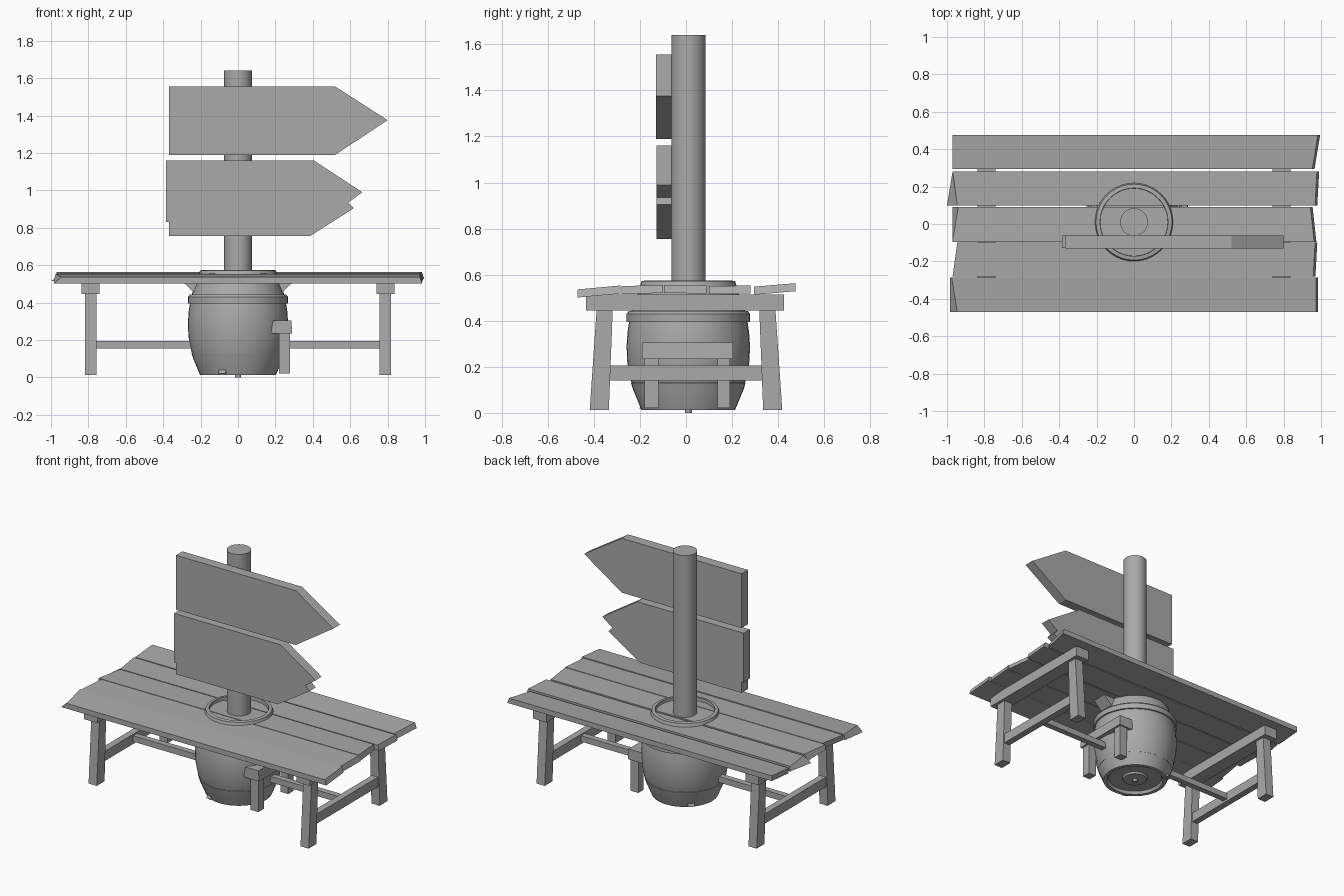
import bpy, bmesh, math
from mathutils import Matrix

if "Cube" in bpy.data.objects:
    bpy.data.objects.remove(bpy.data.objects["Cube"])

GREY = (0.4, 0.4, 0.4, 1)
mat = bpy.data.materials.new("plain_grey")
mat.use_nodes = True
mat.diffuse_color = GREY
mat.node_tree.nodes["Principled BSDF"].inputs["Base Color"].default_value = GREY


def finish(name, bm, smooth=False):
    bmesh.ops.recalc_face_normals(bm, faces=bm.faces)
    mesh = bpy.data.meshes.new(name)
    bm.to_mesh(mesh)
    bm.free()
    mesh.materials.append(mat)
    obj = bpy.data.objects.new(name, mesh)
    bpy.context.collection.objects.link(obj)
    if smooth:
        bpy.ops.object.select_all(action='DESELECT')
        obj.select_set(True)
        bpy.context.view_layer.objects.active = obj
        bpy.ops.object.shade_smooth_by_angle(angle=math.radians(30))
    return obj


def loft(name, ring_a, ring_b):
    """Solid between two matching outlines."""
    bm = bmesh.new()
    a = [bm.verts.new(p) for p in ring_a]
    b = [bm.verts.new(p) for p in ring_b]
    bm.faces.new(a)
    bm.faces.new(b)
    for i in range(len(a)):
        j = (i + 1) % len(a)
        bm.faces.new((a[i], a[j], b[j], b[i]))
    return finish(name, bm)


def box(name, x, y, z):
    def ring(h):
        return [(x[0], y[0], h), (x[1], y[0], h), (x[1], y[1], h), (x[0], y[1], h)]
    return loft(name, ring(z[0]), ring(z[1]))


def extrude_y(name, outline, y0, y1):
    return loft(name, [(x, y0, z) for x, z in outline], [(x, y1, z) for x, z in outline])


def extrude_x(name, outline, x0, x1):
    return loft(name, [(x0, y, z) for y, z in outline], [(x1, y, z) for y, z in outline])


AXIS_Y = 0.01


def lathe(name, profile, segments=40):
    """Spin (radius, height) points around the post axis."""
    bm = bmesh.new()
    verts = [bm.verts.new((r, AXIS_Y, z)) for r, z in profile]
    edges = [bm.edges.new(pair) for pair in zip(verts, verts[1:])]
    bmesh.ops.spin(bm, geom=verts + edges, cent=(0, AXIS_Y, 0), axis=(0, 0, 1),
                   angle=math.tau, steps=segments, use_duplicate=False)
    bmesh.ops.remove_doubles(bm, verts=bm.verts, dist=0.0005)
    return finish(name, bm, True)


# Signpost and its two arrow boards
lathe("post", [(0, 0.05), (0.074, 0.05), (0.074, 1.64), (0, 1.64)])
extrude_y("upper_sign", [(-0.37, 1.19), (0.52, 1.19), (0.8, 1.375), (0.52, 1.555),
                         (-0.37, 1.555)], -0.13, -0.062)
extrude_y("lower_sign", [(-0.37, 0.755), (0.385, 0.755), (0.62, 0.905), (0.59, 0.935),
                         (0.665, 0.99), (0.405, 1.16), (-0.385, 1.16), (-0.385, 0.83),
                         (-0.37, 0.83)], -0.128, -0.062)

# Barrel with recessed ends, hoops and a bottom plug
lathe("barrel", [(0, 0.03), (0.17, 0.03), (0.18, 0.012), (0.203, 0.012), (0.235, 0.09),
                 (0.252, 0.15), (0.265, 0.22), (0.268, 0.29), (0.264, 0.35), (0.255, 0.41),
                 (0.245, 0.45), (0.222, 0.51), (0.203, 0.572), (0.182, 0.575),
                 (0.18, 0.54), (0, 0.54)])
lathe("lower_hoop", [(0.22, 0.09), (0.236, 0.09), (0.249, 0.13), (0.235, 0.135)])
lathe("upper_hoop", [(0.25, 0.395), (0.268, 0.395), (0.268, 0.43), (0.258, 0.442), (0.24, 0.442)])
lathe("bottom_disc", [(0, 0.018), (0.075, 0.018), (0.085, 0.035)])
lathe("bottom_plug", [(0, 0), (0.015, 0), (0.015, 0.04)], 12)

# Small wedges around the barrel foot
for i, degrees in enumerate((135, 247)):
    wedge = extrude_y(f"foot_wedge_{i + 1}", [(0.18, 0.02), (0.222, 0.02), (0.2, 0.065)],
                      -0.02, 0.02)
    wedge.data.transform(Matrix.Translation((0, AXIS_Y, 0))
                         @ Matrix.Rotation(math.radians(degrees), 4, 'Z'))

# Brackets under the top, on both sides of the barrel
for side, s in (("left", 1), ("right", -1)):
    extrude_y(f"{side}_bracket", [(s * 0.3, 0.515), (s * 0.2, 0.515), (s * 0.2, 0.42)], -0.04, 0.06)

# Table planks: y range, top height front/back, left x front/back, right x front/back,
# inset of the left top edge front/back
planks = [
    ((0.295, 0.475), (0.548, 0.563), (-0.97, -0.97), (0.965, 0.995), (0, 0)),
    ((0.1, 0.28), (0.55, 0.553), (-1.0, -0.97), (0.98, 0.99), (0.055, 0)),
    ((-0.095, 0.09), (0.556, 0.553), (-0.97, -0.97), (0.975, 0.955), (0, 0.03)),
    ((-0.28, -0.1), (0.55, 0.556), (-0.97, -0.945), (0.97, 0.98), (0, 0)),
    ((-0.47, -0.285), (0.536, 0.553), (-0.985, -0.985), (0.985, 0.985), (0.04, 0.01)),
]
for i, (y, top, left, right, inset) in enumerate(planks):
    order = ((0, left), (0, right), (1, right), (1, left))
    low = [(xs[k], y[k], top[k] - 0.035) for k, xs in order]
    high = [(xs[k] + (inset[k] if xs is left else -0.012), y[k], top[k]) for k, xs in order]
    loft(f"table_plank_{i + 1}", low, high)

# Trestles: top beam, two splayed legs and a crossbar at each end
for side, s in (("left", 1), ("right", -1)):
    box(f"{side}_top_beam", (s * 0.74, s * 0.838), (-0.435, 0.425), (0.445, 0.515))
    box(f"{side}_crossbar", (s * 0.765, s * 0.81), (-0.35, 0.35), (0.14, 0.205))
    for end, e in (("front", -1), ("back", 1)):
        extrude_x(f"{side}_{end}_leg", [(e * 0.335, 0.012), (e * 0.418, 0.012),
                                        (e * 0.388, 0.45), (e * 0.318, 0.45)],
                  s * 0.757, s * 0.818)
box("long_stretcher", (-0.77, 0.77), (-0.02, 0.02), (0.155, 0.195))

# Little stool standing against the barrel
extrude_y("stool_seat", [(0.176, 0.235), (0.29, 0.235), (0.285, 0.305), (0.188, 0.305)],
          -0.19, 0.203)
for end, y in (("front", (-0.18, -0.12)), ("back", (0.137, 0.192))):
    box(f"stool_{end}_leg", (0.22, 0.277), y, (0.022, 0.24))
